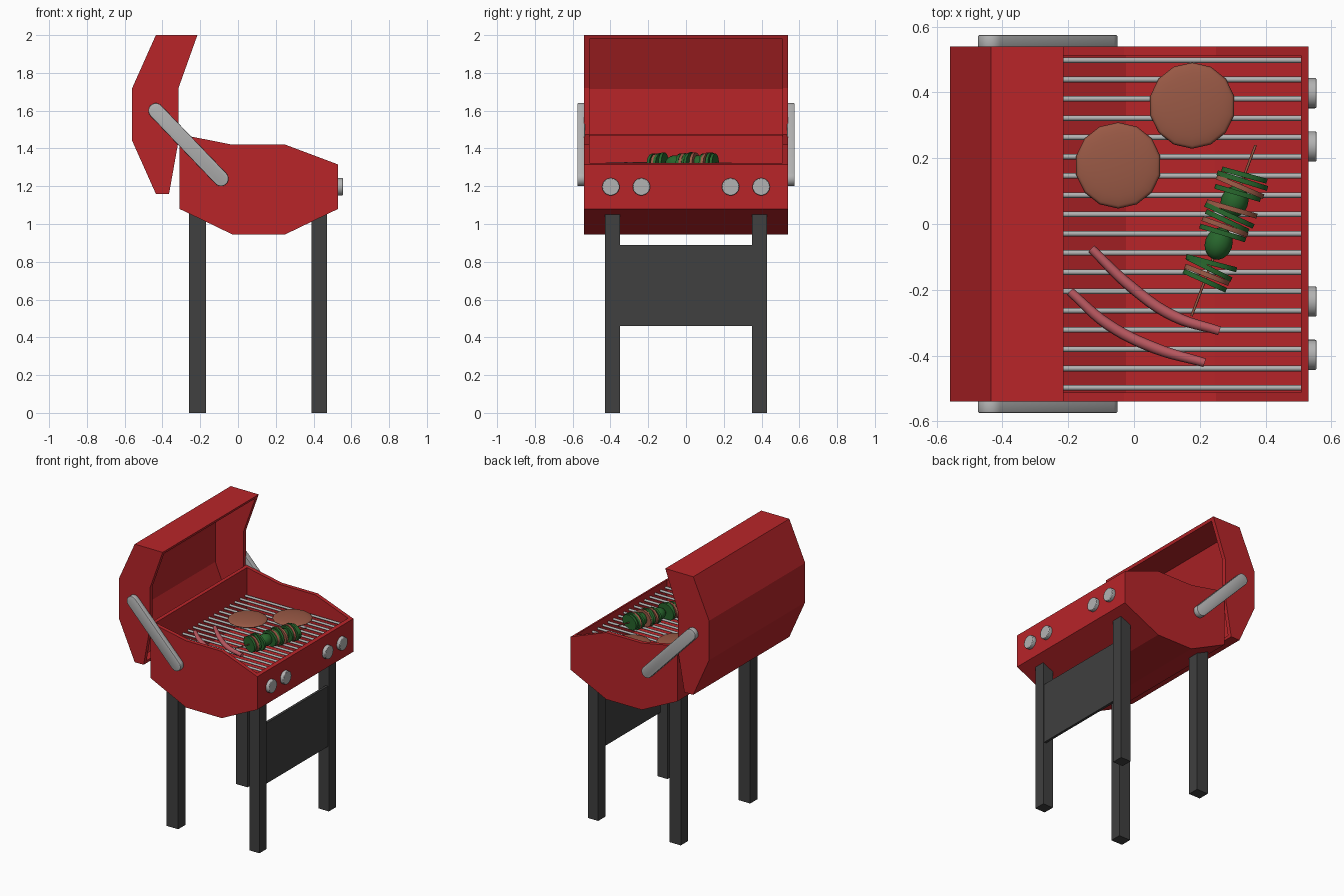
import bpy, bmesh, math, random
from mathutils import Vector, Quaternion

if "Cube" in bpy.data.objects:
    bpy.data.objects.remove(bpy.data.objects["Cube"])

random.seed(4)


def material(name, rgb):
    m = bpy.data.materials.new(name)
    m.diffuse_color = (*rgb, 1)
    m.use_nodes = True
    m.node_tree.nodes["Principled BSDF"].inputs["Base Color"].default_value = m.diffuse_color
    return m


RED = material("red_enamel", (0.48, 0.018, 0.022))
DARK = material("dark_metal", (0.05, 0.05, 0.05))
STEEL = material("steel", (0.45, 0.45, 0.45))
MEAT = material("cooked_meat", (0.32, 0.10, 0.06))
SAUSAGE = material("sausage_pink", (0.50, 0.10, 0.12))
GREEN = material("vegetable_green", (0.02, 0.13, 0.025))


def prism(name, profile, y0, y1, mat=None):
    """Extrude an x-z profile along y."""
    bm = bmesh.new()
    face = bm.faces.new([bm.verts.new((x, y0, z)) for x, z in profile])
    ext = bmesh.ops.extrude_face_region(bm, geom=[face])["geom"]
    bmesh.ops.translate(bm, vec=(0, y1 - y0, 0),
                        verts=[v for v in ext if isinstance(v, bmesh.types.BMVert)])
    bmesh.ops.recalc_face_normals(bm, faces=bm.faces)
    me = bpy.data.meshes.new(name)
    bm.to_mesh(me)
    bm.free()
    ob = bpy.data.objects.new(name, me)
    bpy.context.collection.objects.link(ob)
    if mat:
        me.materials.append(mat)
    return ob


def apply(ob, mod):
    bpy.ops.object.select_all(action='DESELECT')
    bpy.context.view_layer.objects.active = ob
    ob.select_set(True)
    bpy.ops.object.modifier_apply(modifier=mod.name)


def hollow(name, outer, inner):
    """Red shell: outer prism with the inner prism cut away."""
    ob = prism(name, outer, -0.54, 0.54, RED)
    cutter = prism(name + "_cutter", inner, -0.512, 0.512, RED)
    mod = ob.modifiers.new("cut", 'BOOLEAN')
    mod.operation, mod.solver, mod.object = 'DIFFERENCE', 'EXACT', cutter
    apply(ob, mod)
    bpy.data.objects.remove(cutter)
    return ob


def finish(name, mat, angle=40):
    ob = bpy.context.object
    ob.name = name
    ob.data.materials.append(mat)
    bpy.ops.object.shade_smooth_by_angle(angle=math.radians(angle))
    return ob


def bevel(ob, width):
    mod = ob.modifiers.new("bevel", 'BEVEL')
    mod.width, mod.segments = width, 2
    mod.limit_method, mod.angle_limit = 'ANGLE', math.radians(50)
    apply(ob, mod)


# Fire box and open lid
hollow("fire_box",
       [(-0.31, 1.08), (-0.03, 0.945), (0.25, 0.945), (0.53, 1.08), (0.53, 1.315),
        (0.25, 1.42), (-0.03, 1.42), (-0.31, 1.475)],
       [(-0.288, 1.095), (-0.025, 0.97), (0.245, 0.97), (0.508, 1.095), (0.508, 1.7), (-0.288, 1.7)])
hollow("lid",
       [(-0.435, 2.0), (-0.215, 2.0), (-0.315, 1.72), (-0.315, 1.44), (-0.365, 1.16),
        (-0.435, 1.16), (-0.56, 1.44), (-0.56, 1.72)],
       [(-0.425, 1.98), (-0.1, 1.98), (-0.1, 1.18), (-0.425, 1.18), (-0.537, 1.445), (-0.537, 1.715)])

# Legs, with tops sloped to meet the underside of the box
for label, x0, x1, slope in (("back", -0.26, -0.17, -1), ("front", 0.39, 0.47, 1)):
    def top(x):
        return 1.09 - 0.482 * (0.53 - x if slope > 0 else x + 0.31)
    for side, y in (("left", -0.43), ("right", 0.35)):
        prism(f"{label}_{side}_leg", [(x0, 0), (x1, 0), (x1, top(x1)), (x0, top(x0))],
              y, y + 0.08, DARK)

# Panel between the front legs
prism("leg_panel", [(0.445, 0.46), (0.463, 0.46), (0.463, 0.89), (0.445, 0.89)], -0.35, 0.35, DARK)

# Rounded lid arms on both sides
a, b = Vector((-0.435, 1.6)), Vector((-0.09, 1.24))
heading = math.atan2(b.y - a.y, b.x - a.x)
arm = []
for centre, start in ((b, heading - math.pi / 2), (a, heading + math.pi / 2)):
    for i in range(11):
        t = start + math.pi * i / 10
        arm.append((centre.x + 0.04 * math.cos(t), centre.y + 0.04 * math.sin(t)))
for side, y in (("left", -0.575), ("right", 0.535)):
    ob = prism(f"{side}_lid_arm", arm, y, y + 0.04, STEEL)
    bevel(ob, 0.005)
    bpy.ops.object.shade_smooth_by_angle(angle=math.radians(40))

# Control knobs
for i, y in enumerate((-0.398, -0.236, 0.236, 0.398)):
    bpy.ops.mesh.primitive_cylinder_add(vertices=24, radius=0.046, depth=0.035,
                                        location=(0.5375, y, 1.197), rotation=(0, math.pi / 2, 0))
    ob = finish(f"knob_{i + 1}", STEEL)
    bevel(ob, 0.004)

# Grate bars
for i in range(18):
    y = -0.498 + i * 0.996 / 17
    bpy.ops.mesh.primitive_cylinder_add(vertices=8, radius=0.0085, depth=0.798,
                                        location=(0.11, y, 1.275), rotation=(0, math.pi / 2, 0))
    finish(f"grate_bar_{i + 1}", STEEL, 60)

# Burger patties
for i, (x, y) in enumerate(((-0.048, 0.178), (0.177, 0.36))):
    bpy.ops.mesh.primitive_uv_sphere_add(segments=14, ring_count=8, radius=1, location=(x, y, 1.295))
    bpy.context.object.scale = (0.131, 0.131, 0.02)
    finish(f"patty_{i + 1}", MEAT, 60)

# Curved sausages
paths = (((-0.13, -0.075), (-0.01, -0.19), (0.12, -0.28), (0.26, -0.325)),
         ((-0.195, -0.205), (-0.08, -0.305), (0.065, -0.378), (0.215, -0.422)))
for i, path in enumerate(paths):
    cu = bpy.data.curves.new(f"sausage_{i + 1}", 'CURVE')
    cu.dimensions = '3D'
    cu.bevel_depth, cu.bevel_resolution, cu.resolution_u = 0.017, 2, 6
    cu.use_fill_caps = True
    sp = cu.splines.new('BEZIER')
    sp.bezier_points.add(len(path) - 1)
    for k, (p, (x, y)) in enumerate(zip(sp.bezier_points, path)):
        p.co = (x, y, 1.312)
        p.handle_left_type = p.handle_right_type = 'AUTO'
        p.radius = 0.8 if k in (0, 3) else 1
    cu.materials.append(SAUSAGE)
    ob = bpy.data.objects.new(f"sausage_{i + 1}", cu)
    bpy.context.collection.objects.link(ob)

# Kebab: a stick with slices and chunks threaded along it
start, end = Vector((0.175, -0.28, 1.322)), Vector((0.37, 0.24, 1.322))
axis = (end - start).normalized()
turn = axis.to_track_quat('Z', 'Y')
bpy.ops.mesh.primitive_cylinder_add(vertices=8, radius=0.004, depth=(end - start).length,
                                    location=(start + end) / 2, rotation=turn.to_euler())
finish("skewer_stick", MEAT, 60)

slices = ((0.115, GREEN), (0.134, MEAT), (0.154, GREEN), (0.172, GREEN),
          (0.27, GREEN), (0.29, MEAT), (0.308, GREEN), (0.327, GREEN), (0.348, MEAT),
          (0.40, GREEN), (0.42, MEAT), (0.44, GREEN), (0.458, GREEN))
for i, (d, mat) in enumerate(slices):
    tilt = Quaternion((0, 0, 1), random.uniform(-0.12, 0.12))
    size = random.uniform(0.9, 1.05)
    bpy.ops.mesh.primitive_cylinder_add(vertices=12, radius=1, depth=1,
                                        location=start + axis * d, rotation=(tilt @ turn).to_euler())
    bpy.context.object.scale = (0.078 * size, 0.056 * size, 0.015)
    finish(f"kebab_slice_{i + 1}", mat)
for i, d in enumerate((0.235, 0.372)):
    bpy.ops.mesh.primitive_uv_sphere_add(segments=12, ring_count=8, radius=1,
                                         location=start + axis * d, rotation=turn.to_euler())
    bpy.context.object.scale = (0.042, 0.042, 0.05)
    finish(f"kebab_chunk_{i + 1}", GREEN, 60)
